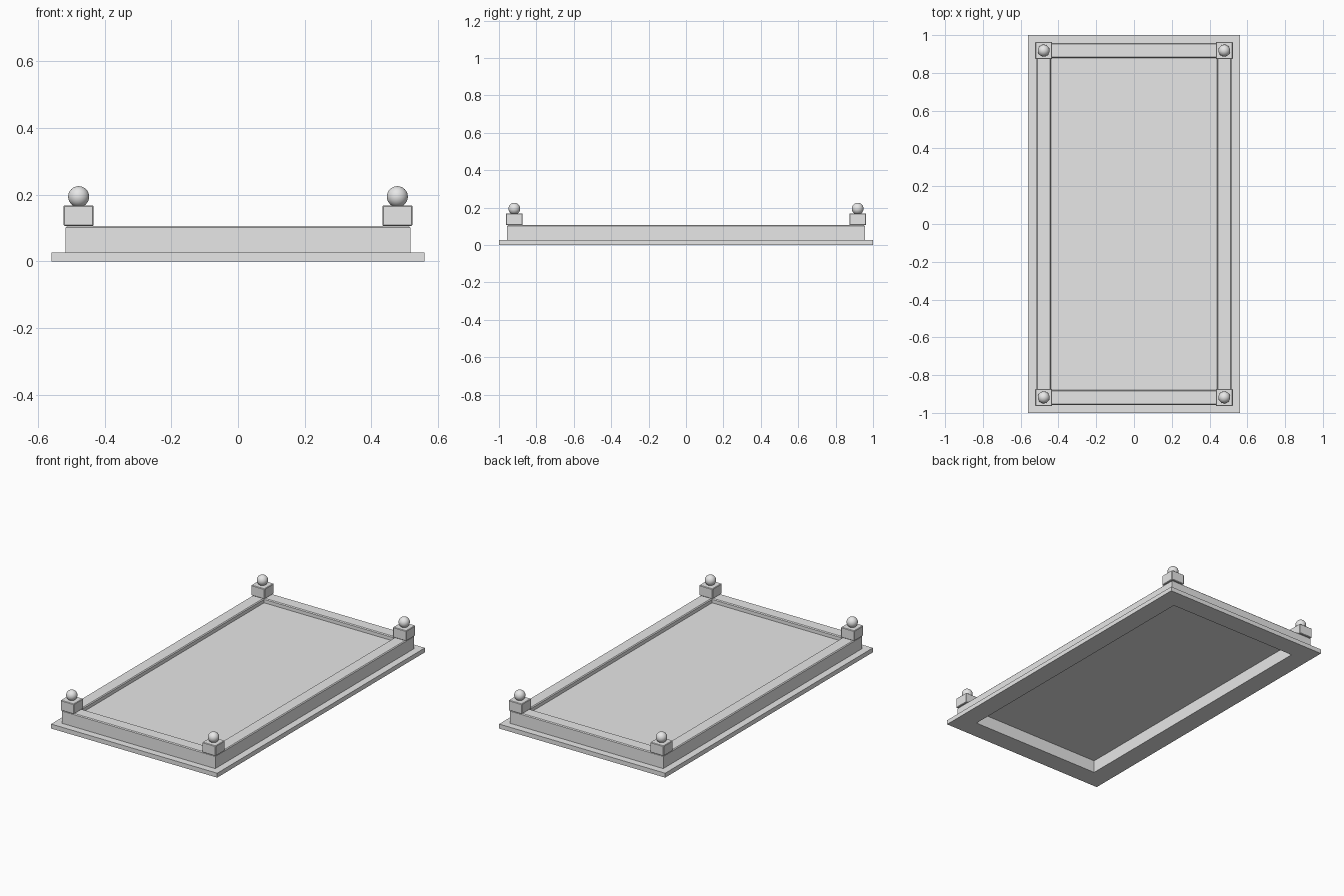
import bpy
import bmesh
from mathutils import Matrix

cube = bpy.data.objects.get("Cube")
if cube:
    bpy.data.objects.remove(cube, do_unlink=True)

HALF_X, HALF_Y = 0.56, 1.0
MARGIN = 0.12          # width of the border around the panel
BASE_TOP, RAIL_TOP, POST_TOP = 0.027, 0.106, 0.168

grey = bpy.data.materials.new("light_grey")
grey.use_nodes = True
grey.diffuse_color = (0.8, 0.8, 0.8, 1)
grey.node_tree.nodes["Principled BSDF"].inputs["Base Color"].default_value = (0.8, 0.8, 0.8, 1)


def finish(name, bm):
    bmesh.ops.recalc_face_normals(bm, faces=bm.faces)
    mesh = bpy.data.meshes.new(name)
    bm.to_mesh(mesh)
    bm.free()
    mesh.materials.append(grey)
    obj = bpy.data.objects.new(name, mesh)
    bpy.context.collection.objects.link(obj)
    return obj


def frame(name, profile):
    """Sweep a closed (inset, height) profile around the rectangular outline."""
    bm = bmesh.new()
    loops = []
    for sx, sy in ((-1, -1), (1, -1), (1, 1), (-1, 1)):
        loops.append([bm.verts.new((sx * (HALF_X - d), sy * (HALF_Y - d), z))
                      for d, z in profile])
    n = len(profile)
    for i in range(4):
        a, b = loops[i], loops[(i + 1) % 4]
        for j in range(n):
            k = (j + 1) % n
            bm.faces.new((a[j], b[j], b[k], a[k]))
    return finish(name, bm)


def box(name, center, size, bevel=0):
    bm = bmesh.new()
    bmesh.ops.create_cube(bm, size=1, matrix=Matrix.Translation(center) @ Matrix.Diagonal((*size, 1)))
    if bevel:
        bmesh.ops.bevel(bm, geom=bm.edges[:], offset=bevel, segments=1, affect='EDGES')
    return finish(name, bm)


# Flat base border, open in the middle underneath
frame("base_border", [(0, 0), (0, BASE_TOP), (MARGIN, BASE_TOP), (MARGIN, 0)])

# Raised rail with narrow chamfers along its top
c = 0.005
outer = 0.043
frame("raised_rail", [(outer, BASE_TOP), (outer, RAIL_TOP - c), (outer + c, RAIL_TOP),
                      (MARGIN - c, RAIL_TOP), (MARGIN, RAIL_TOP - c), (MARGIN, BASE_TOP)])

# Recessed panel inside the rail
box("center_panel", (0, 0, 0.078), (2 * (HALF_X - MARGIN), 2 * (HALF_Y - MARGIN), 0.004))

# Corner posts with ball finials
for sx, side in ((-1, "right"), (1, "left")):
    for sy, end in ((-1, "front"), (1, "back")):
        x, y = sx * 0.478, sy * 0.918
        box(f"{end}_{side}_post", (x, y, (RAIL_TOP + POST_TOP) / 2),
            (0.09, 0.09, POST_TOP - RAIL_TOP), 0.003)
        bm = bmesh.new()
        bmesh.ops.create_uvsphere(bm, u_segments=32, v_segments=16, radius=0.0315,
                                  matrix=Matrix.Translation((x, y, 0.194)))
        ball = finish(f"{end}_{side}_ball", bm)
        for poly in ball.data.polygons:
            poly.use_smooth = True
